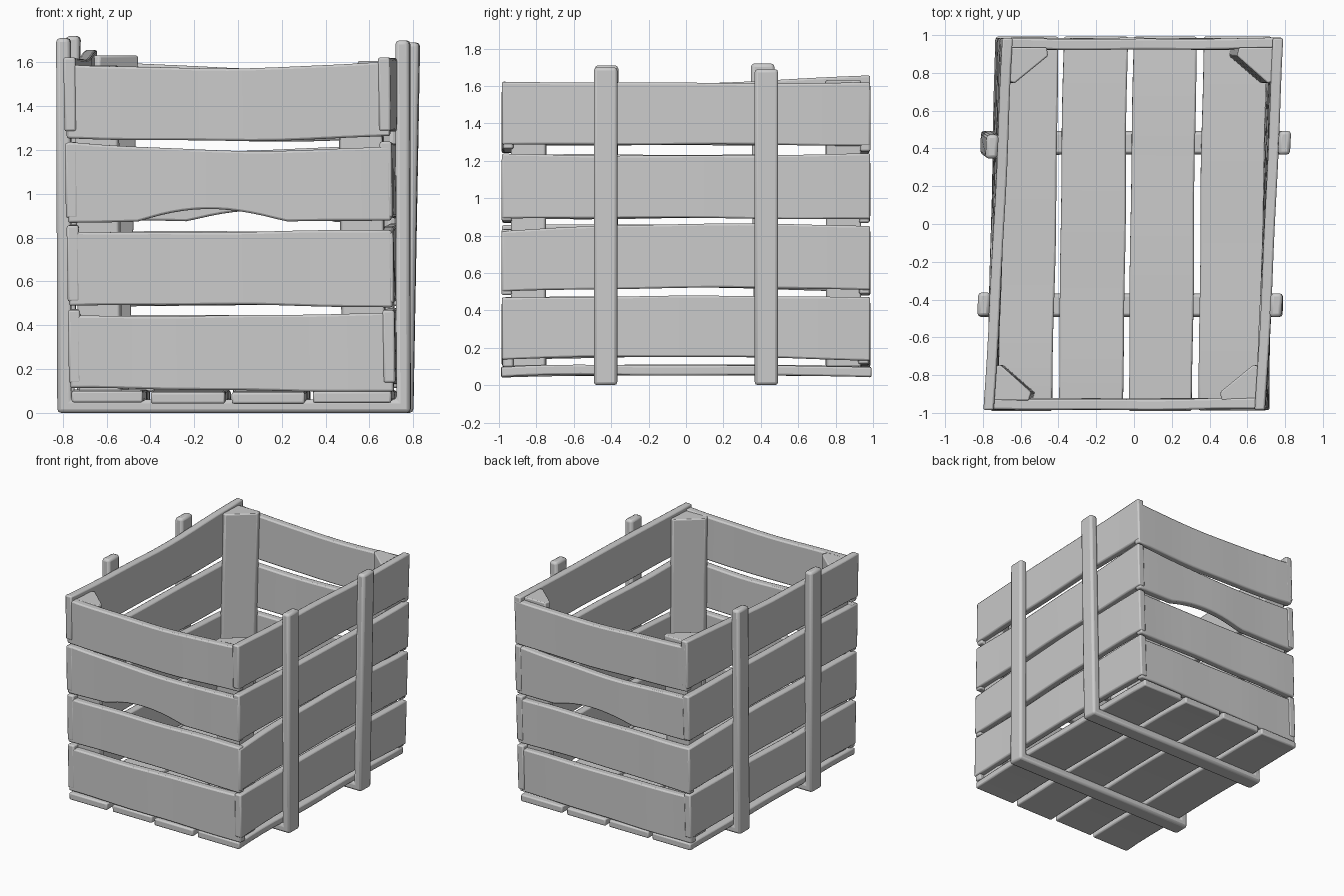
import bpy, bmesh, math, random
from mathutils import Vector

if "Cube" in bpy.data.objects:
    bpy.data.objects.remove(bpy.data.objects["Cube"])

random.seed(4)


def warp(p):
    """Slight racking of the whole crate: twists more toward the top."""
    x, y, z = p
    h = z / 1.6
    return Vector((x + y * (0.014 + 0.036 * h) - 0.012 * (1 - h), y, z))


def finish(name, bm, bevel):
    bmesh.ops.recalc_face_normals(bm, faces=bm.faces)
    me = bpy.data.meshes.new(name)
    bm.to_mesh(me)
    bm.free()
    ob = bpy.data.objects.new(name, me)
    bpy.context.collection.objects.link(ob)
    mod = ob.modifiers.new("worn_edges", 'BEVEL')
    mod.width = bevel
    mod.segments = 2
    mod.limit_method = 'ANGLE'
    mod.angle_limit = math.radians(45)
    bpy.ops.object.select_all(action='DESELECT')
    ob.select_set(True)
    bpy.context.view_layer.objects.active = ob
    bpy.ops.object.shade_smooth_by_angle(angle=math.radians(35))
    return ob


def loft(name, rings, bevel=0.01):
    """Closed solid through a row of cross-sections."""
    bm = bmesh.new()
    vs = [[bm.verts.new(warp(p)) for p in r] for r in rings]
    n = len(rings[0])
    for a, b in zip(vs, vs[1:]):
        for i in range(n):
            j = (i + 1) % n
            bm.faces.new((a[i], a[j], b[j], b[i]))
    bm.faces.new(vs[0])
    bm.faces.new(vs[-1])
    return finish(name, bm, bevel)


def wobble(amp):
    """Smooth hand-cut waviness along a board."""
    a, b = random.uniform(0, 6.28), random.uniform(0, 6.28)
    return lambda t: amp * (math.sin(5 * t + a) + 0.6 * math.sin(13 * t + b))


def quad(l, m, r, t):
    """Curve through left, middle and right values, t in 0..1."""
    return l * (1 - t) * (1 - 2 * t) + 4 * m * t * (1 - t) + r * t * (2 * t - 1)


def wall_board(name, side, sgn, bottom, top, arch=False, lift=0.0):
    """side 'end': along x at y=-/+; side 'side': along y at x=+/-."""
    half, inner, outer = (0.738, 0.925, 0.982) if side == 'end' else (0.985, 0.69, 0.745)
    w = [wobble(0.003) for _ in range(3)]
    n = 28 if arch else 14
    rings = []
    for i in range(n + 1):
        t = i / n
        s = -half + 2 * half * t
        z0 = quad(*bottom, t) + w[0](t)
        z1 = quad(*top, t) + w[1](t) + lift * max(0, 0.5 - t)
        if arch:
            u = (t - 0.22) / 0.45
            if 0 < u < 1:
                z0 += 0.058 * math.sin(math.pi * u) ** 0.9
        d = w[2](t)
        pts = [(inner + d, z0), (outer + d, z0), (outer + d, z1), (inner + d, z1)]
        if side == 'end':
            rings.append([(sgn * s, -sgn * q, z) for q, z in pts])
        else:
            rings.append([(sgn * q, sgn * s, z) for q, z in pts])
    return loft(name, rings)


# Front and back wall boards (the third one has the hand hold)
END = [((.11, .105, .095), (.44, .447, .453)),
       ((.49, .49, .483), (.83, .826, .834)),
       ((.868, .872, .882), (1.235, 1.20, 1.215)),
       ((1.25, 1.243, 1.265), (1.59, 1.572, 1.61))]
# Right and left wall boards
SIDE = [((.14, .15, .135), (.47, .475, .47)),
        ((.50, .522, .505), (.825, .86, .855)),
        ((.89, .892, .89), (1.235, 1.23, 1.235)),
        ((1.29, 1.285, 1.28), (1.62, 1.615, 1.62))]
for i in range(4):
    for sgn, e, s in ((1, "front", "right"), (-1, "back", "left")):
        wall_board(f"{e}_board_{i + 1}", 'end', sgn, *END[i], arch=(i == 2))
        wall_board(f"{s}_board_{i + 1}", 'side', sgn, *SIDE[i],
                   lift=0.07 if (i == 3 and sgn < 0) else 0)

# Floor slats
for i, (x0, x1) in enumerate([(-.735, -.405), (-.375, -.035), (-.005, .33), (.365, .725)]):
    w = [wobble(0.003) for _ in range(3)]
    e0, e1 = random.uniform(.975, .99), random.uniform(.985, 1.0)
    rings = []
    for k in range(15):
        t = k / 14
        y = -e0 + (e0 + e1) * t
        z = w[2](t) - 0.012 * (2 * t - 1) ** 4
        a, b = x0 + w[0](t), x1 + w[1](t)
        rings.append([(a, y, .055 + z), (b, y, .055 + z), (b, y, .108 + z), (a, y, .108 + z)])
    loft(f"floor_slat_{i + 1}", rings)

# U-shaped outer frames: two uprights joined by a runner under the floor
for name, yc, tl, tr, lean in (("front_frame", -.43, 1.71, 1.70, .005),
                               ("back_frame", .43, 1.72, 1.69, -.02)):
    o, n = 0.806, 0.742
    prof = [(-o, 0), (o, 0), (o, tr), (n, tr), (n, .06), (-n, .06), (-n, tl), (-o, tl)]
    rings = []
    for d in (-.063, .063):
        rings.append([(x, yc + d + (lean if x < 0 else 0) * z / 1.7, z) for x, z in prof])
    loft(name, rings, 0.018)

# Triangular corner posts inside the crate
for name, sx, sy, top in (("front_left", -1, -1, 1.585), ("front_right", 1, -1, 1.59),
                          ("back_left", -1, 1, 1.63), ("back_right", 1, 1, 1.605)):
    tri = [(.70, .935), (.70, .755), (.67, .745), (.50, .89), (.51, .935)]
    rings = [[(sx * x, sy * y, z) for x, y in tri] for z in (.10, .6, 1.1, top)]
    loft(f"{name}_corner_post", rings, 0.008)
